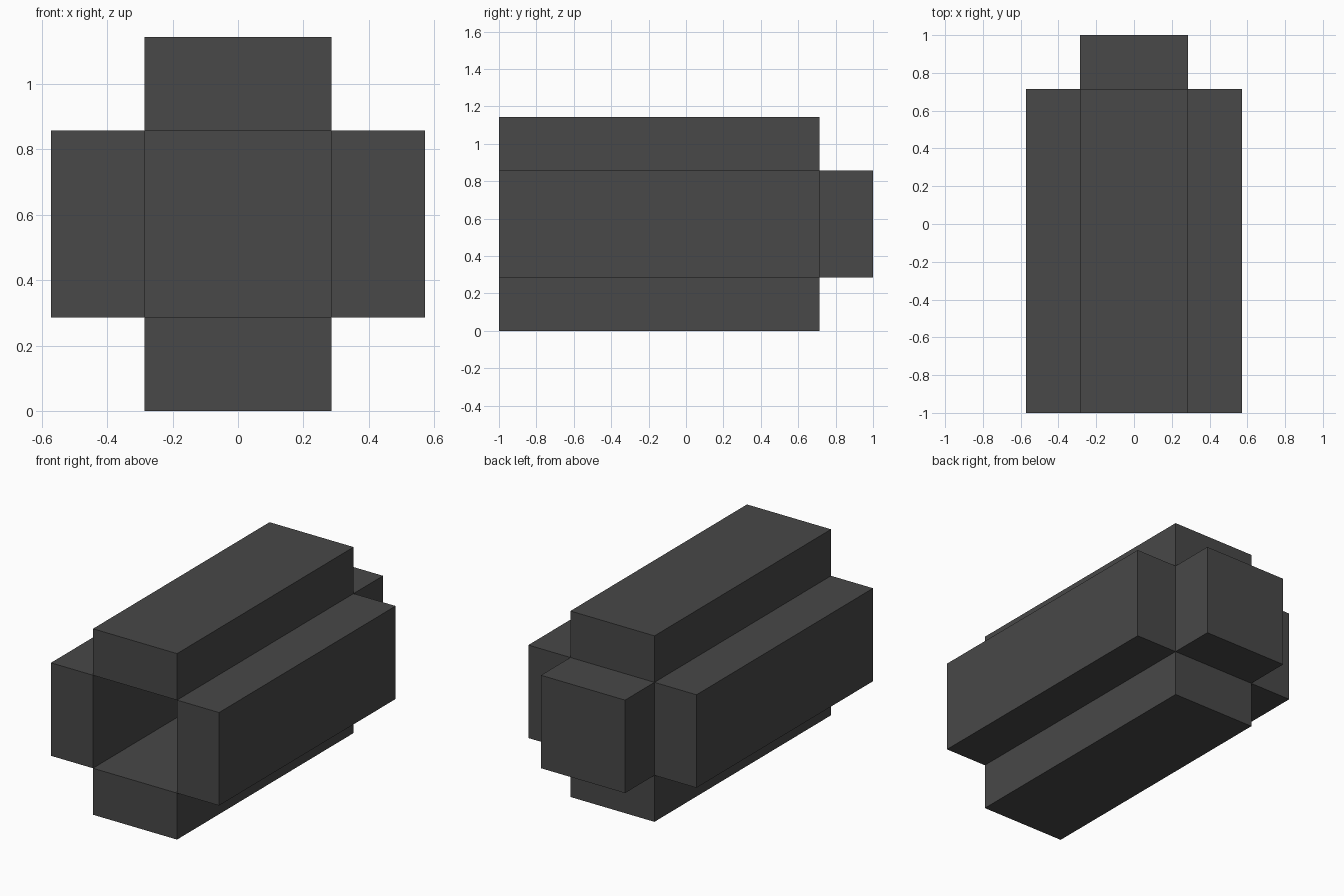
import bpy
import bmesh
from mathutils import Vector

cube = bpy.data.objects.get("Cube")
if cube:
    bpy.data.objects.remove(cube, do_unlink=True)

U = 2 / 7          # grid unit: the model is 4 x 7 x 4 units
MID_Z = 2 * U      # height of the centre axis

charcoal = bpy.data.materials.new("charcoal")
charcoal.use_nodes = True
colour = (0.065, 0.065, 0.065, 1)
charcoal.diffuse_color = colour
charcoal.node_tree.nodes["Principled BSDF"].inputs["Base Color"].default_value = colour


def box(name, centre, size):
    """Flat-shaded box, centre and size given in grid units from the axis."""
    bm = bmesh.new()
    bmesh.ops.create_cube(bm, size=1)
    bmesh.ops.scale(bm, vec=Vector(size) * U, verts=bm.verts)
    mesh = bpy.data.meshes.new(name)
    bm.to_mesh(mesh)
    bm.free()
    mesh.materials.append(charcoal)
    obj = bpy.data.objects.new(name, mesh)
    obj.location = Vector(centre) * U + Vector((0, 0, MID_Z))
    bpy.context.collection.objects.link(obj)
    return obj


# Four walls around a square channel that is open at the front
for side, s in (("left", 1), ("right", -1)):
    box(f"{side}_wall", (1.5 * s, -0.5, 0), (1, 6, 2))
for level, s in (("top", 1), ("bottom", -1)):
    box(f"{level}_wall", (0, -0.5, 1.5 * s), (2, 6, 1))

# Block closing the channel at the back
box("back_block", (0, 3, 0), (2, 1, 2))
